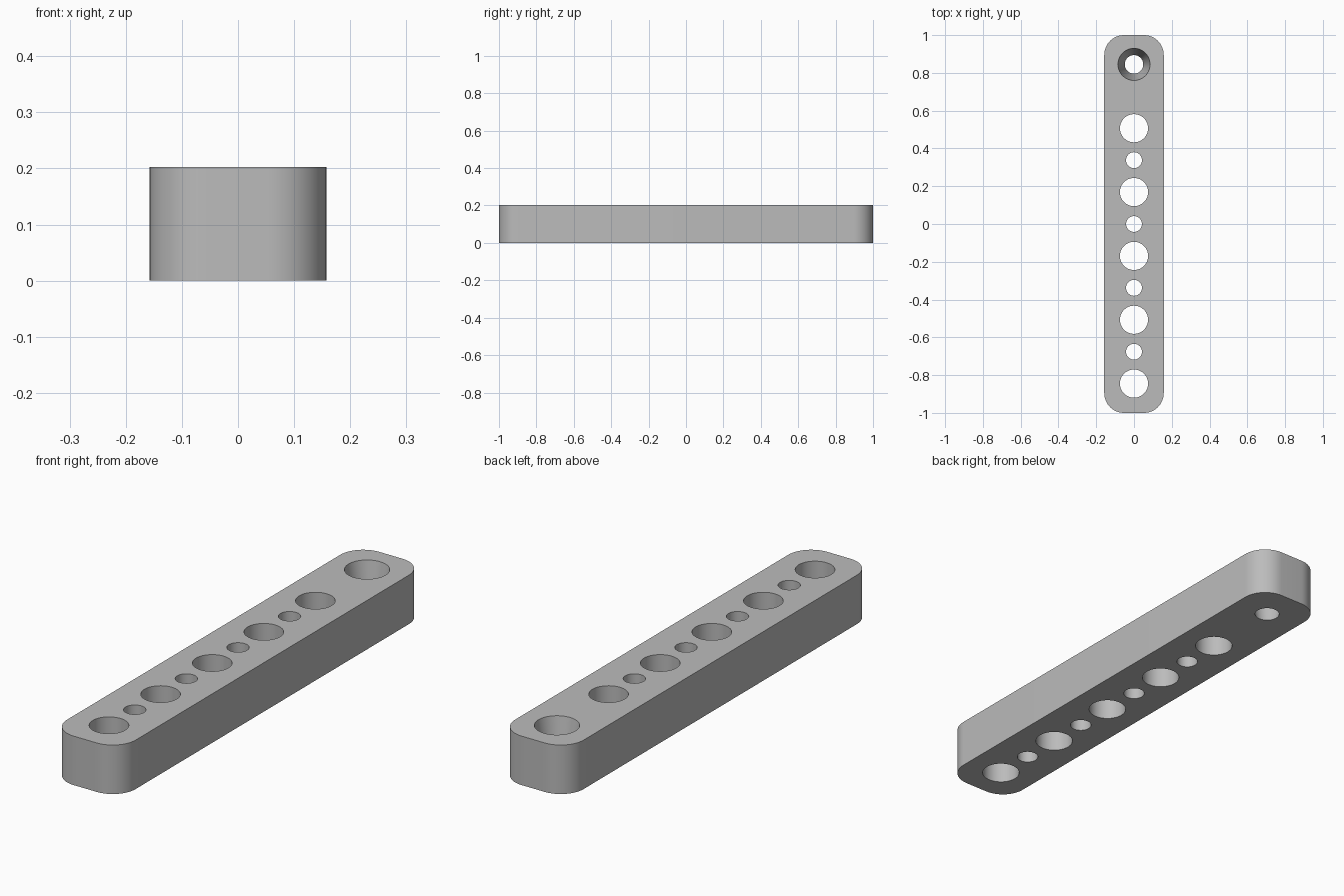
import bpy
import bmesh
from mathutils import Matrix, Vector

default = bpy.data.objects.get("Cube")
if default:
    bpy.data.objects.remove(default, do_unlink=True)

WIDTH, LENGTH, HEIGHT = 0.315, 2.0, 0.203
CORNER = 0.105
PITCH = 0.169
BIG, SMALL = 0.0745, 0.042
TAPER_TOP, TAPER_BOTTOM = 0.085, 0.049

grey = bpy.data.materials.new("plain grey")
grey.use_nodes = True
colour = (0.5, 0.5, 0.5, 1)
grey.diffuse_color = colour
grey.node_tree.nodes["Principled BSDF"].inputs["Base Color"].default_value = colour


def make_object(name, bm):
    mesh = bpy.data.meshes.new(name)
    bm.to_mesh(mesh)
    bm.free()
    mesh.materials.append(grey)
    obj = bpy.data.objects.new(name, mesh)
    bpy.context.collection.objects.link(obj)
    return obj


def add_hole(bm, y, bottom, top):
    # Cutter runs half a height past each face, keeping its slope
    extra = (top - bottom) / 2
    bmesh.ops.create_cone(
        bm, cap_ends=True, segments=64, depth=HEIGHT * 2,
        radius1=bottom - extra, radius2=top + extra,
        matrix=Matrix.Translation((0, y, HEIGHT / 2)))


# Bar with rounded upright corners
bm = bmesh.new()
bmesh.ops.create_cube(bm, size=1)
bmesh.ops.scale(bm, vec=Vector((WIDTH, LENGTH, HEIGHT)), verts=bm.verts)
bmesh.ops.translate(bm, vec=Vector((0, 0, HEIGHT / 2)), verts=bm.verts)
upright = [e for e in bm.edges
           if abs(e.verts[0].co.z - e.verts[1].co.z) > HEIGHT / 2]
bmesh.ops.bevel(bm, geom=upright, offset=CORNER, offset_type='OFFSET',
                segments=16, profile=0.5, affect='EDGES')
bar = make_object("drilled_bar", bm)

# Alternating large and small through holes, then one tapered hole
bm = bmesh.new()
for i in range(-5, 4):
    radius = BIG if i % 2 else SMALL
    add_hole(bm, i * PITCH, radius, radius)
add_hole(bm, 5 * PITCH, TAPER_BOTTOM, TAPER_TOP)
cutter = make_object("hole_cutter", bm)
cutter.hide_render = True

drill = bar.modifiers.new("drill", 'BOOLEAN')
drill.operation = 'DIFFERENCE'
drill.solver = 'EXACT'
drill.object = cutter

bpy.ops.object.select_all(action='DESELECT')
bar.select_set(True)
bpy.context.view_layer.objects.active = bar
bpy.ops.object.modifier_apply(modifier=drill.name)
bpy.data.objects.remove(cutter, do_unlink=True)
bpy.ops.object.shade_smooth_by_angle()
